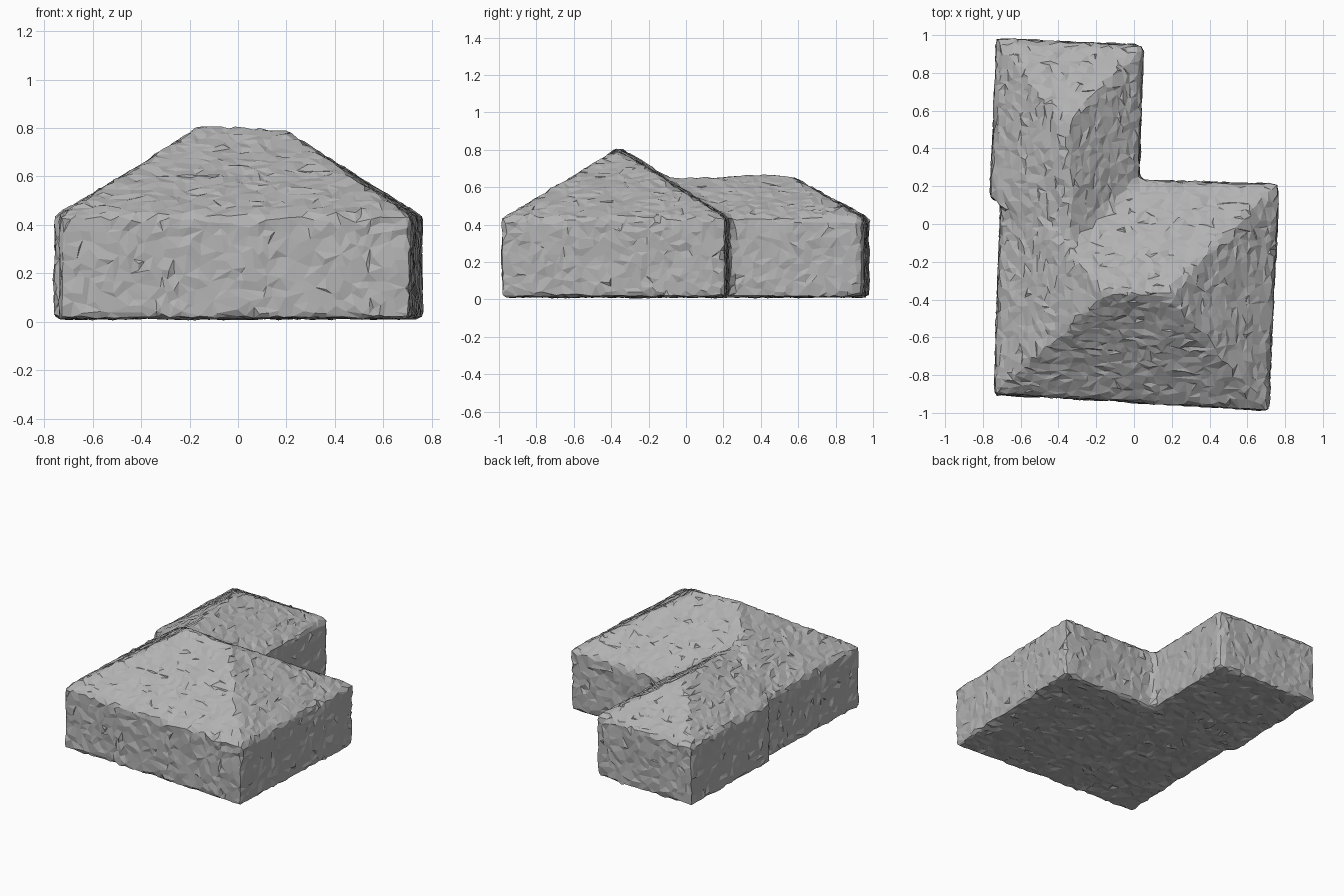
import bpy, bmesh, random
from mathutils import Vector, noise

random.seed(4)
cube = bpy.data.objects.get("Cube")
if cube:
    bpy.data.objects.remove(cube, do_unlink=True)

BASE, EAVE = 0.015, 0.435

stone = bpy.data.materials.new("plain grey")
stone.use_nodes = True
grey = (0.45, 0.45, 0.45, 1)
stone.diffuse_color = grey
stone.node_tree.nodes["Principled BSDF"].inputs["Base Color"].default_value = grey


def hipped_block(name, corners, ridge):
    """Walls over four plan corners; ridge[0] joins the last side, ridge[1] the second."""
    bm = bmesh.new()
    low = [bm.verts.new((x, y, BASE)) for x, y in corners]
    eave = [bm.verts.new((x, y, EAVE)) for x, y in corners]
    r0, r1 = [bm.verts.new(p) for p in ridge]
    bm.faces.new(low[::-1])
    for i in range(4):
        j = (i + 1) % 4
        bm.faces.new((low[i], low[j], eave[j], eave[i]))
    bm.faces.new((eave[0], eave[1], r1, r0))
    bm.faces.new((eave[1], eave[2], r1))
    bm.faces.new((eave[2], eave[3], r0, r1))
    bm.faces.new((eave[3], eave[0], r0))
    bmesh.ops.triangulate(bm, faces=bm.faces[:])
    bmesh.ops.recalc_face_normals(bm, faces=bm.faces[:])
    mesh = bpy.data.meshes.new(name)
    bm.to_mesh(mesh)
    bm.free()
    mesh.materials.append(stone)
    obj = bpy.data.objects.new(name, mesh)
    bpy.context.collection.objects.link(obj)
    return obj


def bake(obj):
    """Replace the mesh by its modified result."""
    deps = bpy.context.evaluated_depsgraph_get()
    mesh = bpy.data.meshes.new_from_object(obj.evaluated_get(deps))
    obj.modifiers.clear()
    obj.data = mesh


# Main block with its ridge running left to right
house = hipped_block(
    "house_shell",
    [(-0.74, -0.90), (0.71, -0.985), (0.765, 0.21), (-0.70, 0.25)],
    [(-0.14, -0.36, 0.82), (0.18, -0.37, 0.80)])

# Rear wing with its ridge running front to back into the main roof
wing = hipped_block(
    "rear_wing",
    [(0.02, 0.12), (0.05, 0.945), (-0.725, 0.98), (-0.76, 0.13)],
    [(-0.33, -0.12, 0.65), (-0.36, 0.53, 0.675)])

# Join both blocks into one closed skin with softened corners
join = house.modifiers.new("join", 'BOOLEAN')
join.operation = 'UNION'
join.solver = 'EXACT'
join.object = wing
skin = house.modifiers.new("skin", 'REMESH')
skin.mode = 'VOXEL'
skin.voxel_size = 0.025
bake(house)
bpy.data.objects.remove(wing, do_unlink=True)

# Rough, slightly lumpy surface
bm = bmesh.new()
bm.from_mesh(house.data)
bm.normal_update()
for v in bm.verts:
    lump = noise.noise(v.co * 7) * 0.007 + random.uniform(-0.004, 0.004)
    v.co += v.normal * lump
    v.co += Vector([random.uniform(-0.004, 0.004) for _ in range(3)])
bm.to_mesh(house.data)
bm.free()

# Irregular flat facets
thin = house.modifiers.new("facets", 'DECIMATE')
thin.ratio = 0.3
bake(house)

house.data.materials.clear()
house.data.materials.append(stone)
for poly in house.data.polygons:
    poly.use_smooth = False
    poly.material_index = 0
